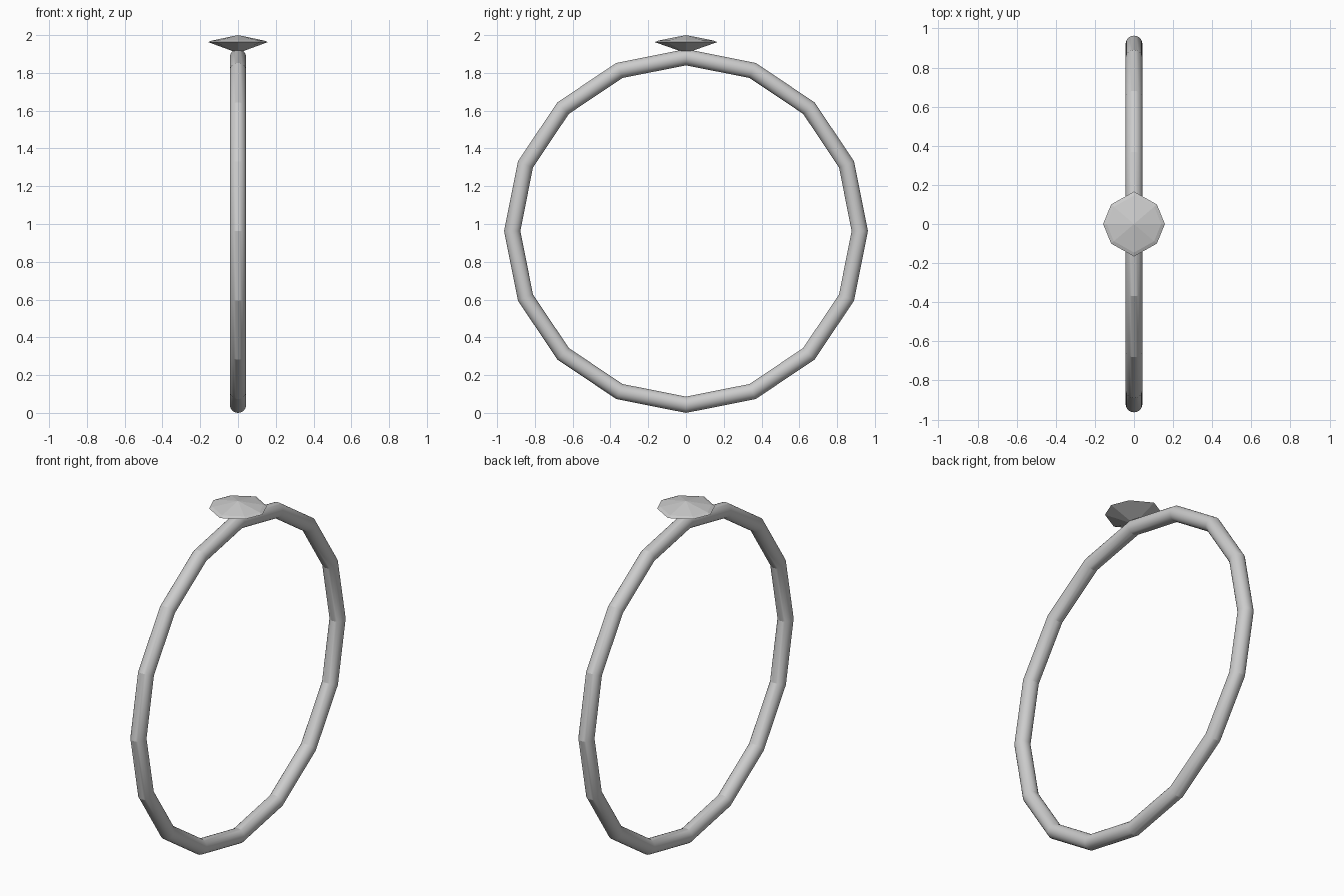
import bpy, bmesh, math

if "Cube" in bpy.data.objects:
    bpy.data.objects.remove(bpy.data.objects["Cube"])

# Band: 16-sided hoop standing upright in the YZ plane
bpy.ops.mesh.primitive_torus_add(major_segments=16, minor_segments=24,
                                 major_radius=0.92, minor_radius=0.043,
                                 location=(0, 0, 0.963), rotation=(0, math.pi / 2, 0))
band = bpy.context.object
band.name = "band"
bpy.ops.object.shade_smooth_by_angle(angle=math.radians(20))

# Gem: slightly uneven octagon, pointed below with a shallow crown
outline = [(0.158, 0), (0.117, 0.10), (0, 0.166), (-0.117, 0.10),
           (-0.158, 0), (-0.117, -0.10), (0, -0.166), (0.117, -0.10)]
bm = bmesh.new()


def ring(scale, z):
    return [bm.verts.new((x * scale, y * scale, z)) for x, y in outline]


culet = bm.verts.new((0, 0, 1.905))
girdle = ring(1.0, 1.963)
crown = ring(0.88, 1.971)
apex = bm.verts.new((0, 0, 2.0))
for i in range(8):
    j = (i + 1) % 8
    bm.faces.new((culet, girdle[j], girdle[i]))
    bm.faces.new((girdle[i], girdle[j], crown[j], crown[i]))
    bm.faces.new((crown[i], crown[j], apex))
mesh = bpy.data.meshes.new("gem")
bm.to_mesh(mesh)
bm.free()
bpy.context.collection.objects.link(bpy.data.objects.new("gem", mesh))
